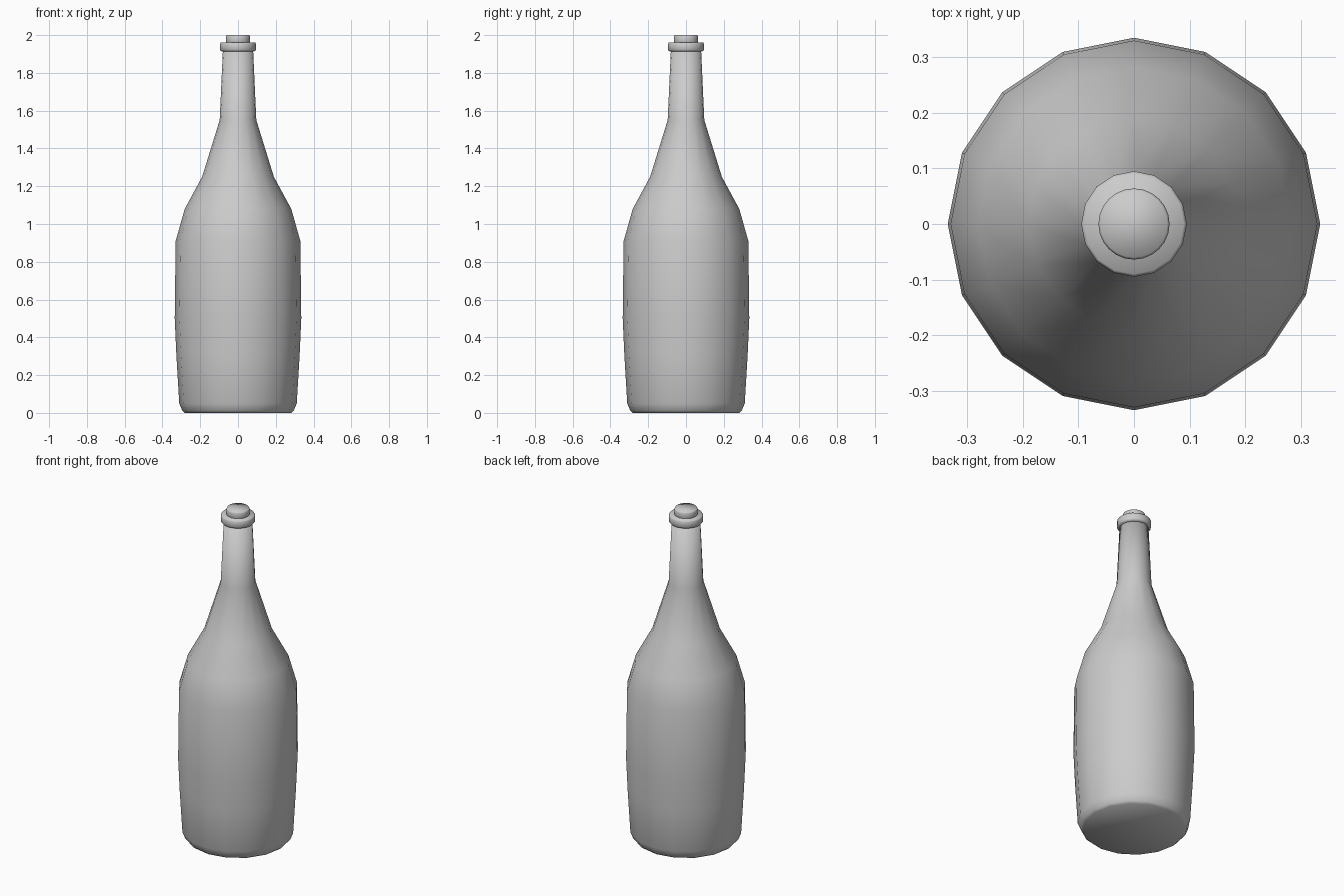
import bpy, bmesh
from math import cos, sin, pi

if "Cube" in bpy.data.objects:
    bpy.data.objects.remove(bpy.data.objects["Cube"])


def lathe(name, profile, sides):
    """Revolve (radius, z) points around z and cap both ends."""
    bm = bmesh.new()
    rings = [[bm.verts.new((r * cos(2 * pi * i / sides), r * sin(2 * pi * i / sides), z))
              for i in range(sides)] for r, z in profile]
    for a, b in zip(rings, rings[1:]):
        for i in range(sides):
            j = (i + 1) % sides
            bm.faces.new((a[i], a[j], b[j], b[i]))
    bm.faces.new(rings[0][::-1])
    bm.faces.new(rings[-1])
    mesh = bpy.data.meshes.new(name)
    bm.to_mesh(mesh)
    bm.free()
    mesh.shade_smooth()
    obj = bpy.data.objects.new(name, mesh)
    bpy.context.collection.objects.link(obj)
    return obj


# Glass body, shoulder, and neck
lathe("bottle_body", [
    (0.283, 0.0), (0.295, 0.012), (0.311, 0.05), (0.326, 0.3), (0.335, 0.5),
    (0.330, 0.91), (0.282, 1.08), (0.19, 1.25), (0.097, 1.55), (0.08, 1.92)], 16)

# Lip ring around the mouth
lathe("bottle_lip", [
    (0.078, 1.912), (0.09, 1.915), (0.095, 1.923), (0.095, 1.955), (0.09, 1.962)], 16)

# Cork stopper
lathe("cork", [(0.064, 1.93), (0.064, 1.992), (0.06, 2.0)], 24)
